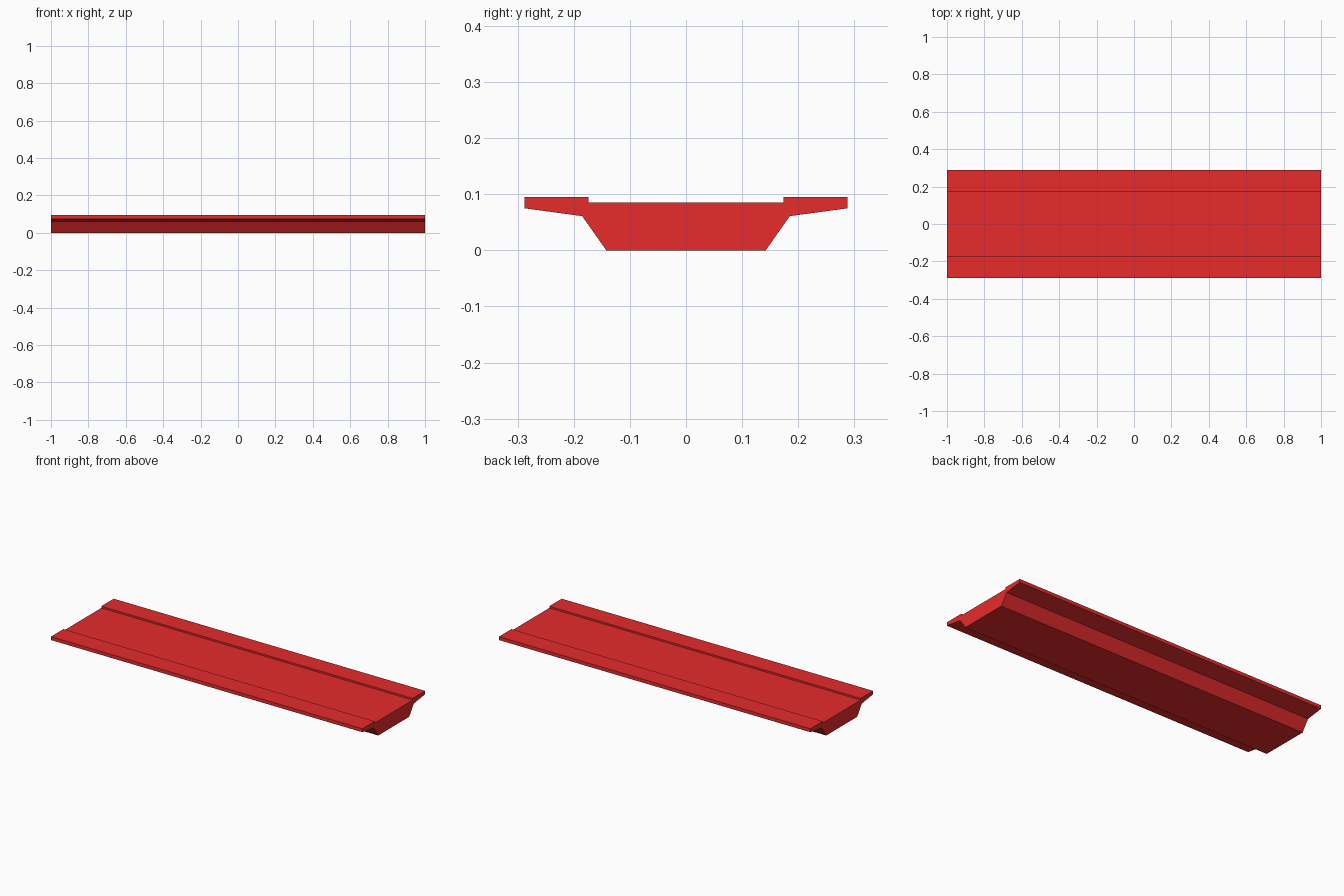
import bpy, bmesh

if "Cube" in bpy.data.objects:
    bpy.data.objects.remove(bpy.data.objects["Cube"])

LENGTH = 2.0

# Half of the bridge deck cross-section (y, z), from bottom to deck
half = [(0.142, 0.0), (0.185, 0.061), (0.288, 0.075),
        (0.288, 0.095), (0.174, 0.095), (0.174, 0.085)]
profile = half + [(-y, z) for y, z in reversed(half)]

# Girder: extrude the mirrored section along x
bm = bmesh.new()
end = bm.faces.new([bm.verts.new((-LENGTH / 2, y, z)) for y, z in profile])
ext = bmesh.ops.extrude_face_region(bm, geom=[end], use_keep_orig=True)
verts = [g for g in ext["geom"] if isinstance(g, bmesh.types.BMVert)]
bmesh.ops.translate(bm, verts=verts, vec=(LENGTH, 0, 0))
bmesh.ops.recalc_face_normals(bm, faces=bm.faces)

mesh = bpy.data.meshes.new("bridge_deck")
bm.to_mesh(mesh)
bm.free()
deck = bpy.data.objects.new("bridge_deck", mesh)
bpy.context.collection.objects.link(deck)

# Red paint
red = bpy.data.materials.new("red")
red.diffuse_color = (0.8, 0.025, 0.025, 1)
red.use_nodes = True
red.node_tree.nodes["Principled BSDF"].inputs["Base Color"].default_value = red.diffuse_color
mesh.materials.append(red)
